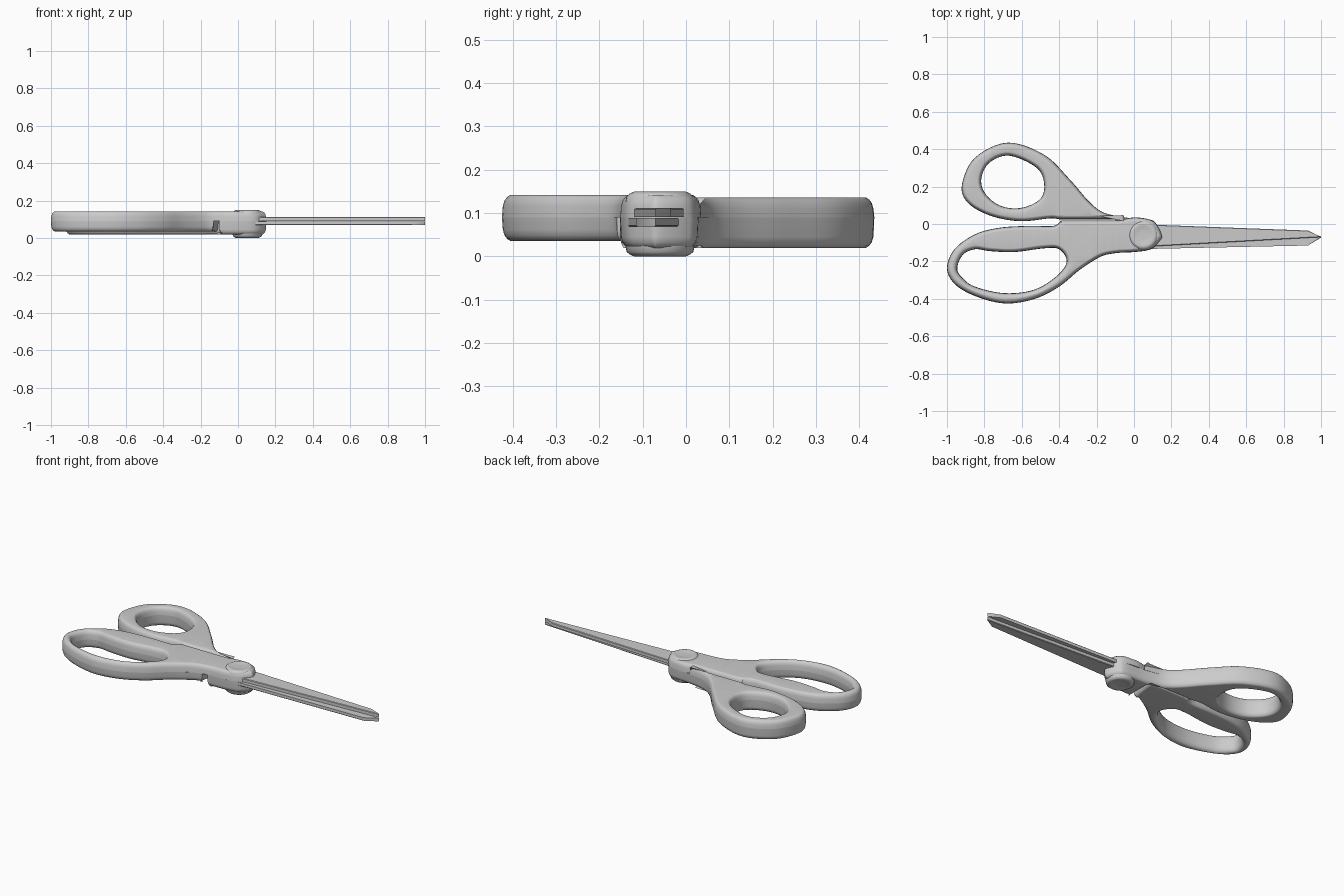
import bpy, bmesh, math
from mathutils import Vector

cube = bpy.data.objects.get("Cube")
if cube:
    bpy.data.objects.remove(cube)

grey = bpy.data.materials.new("plain_grey")
grey.use_nodes = True
COLOUR = (0.6, 0.6, 0.6, 1)
grey.diffuse_color = COLOUR
grey.node_tree.nodes["Principled BSDF"].inputs["Base Color"].default_value = COLOUR


def polygon(points):
    """Points given in hundredths of a unit, ordered counter-clockwise."""
    loop = [Vector(p) * 0.01 for p in points]
    area = sum(a.cross(b) for a, b in zip(loop, loop[1:] + loop[:1]))
    return loop if area > 0 else loop[::-1]


def smooth_outline(points, steps=6):
    """Closed spline through the points; a doubled point makes a sharp corner."""
    pts = polygon(points)
    n = len(pts)
    loop = []
    for i in range(n):
        a, b, c, d = (pts[(i + k) % n] for k in (-1, 0, 1, 2))
        if (b - c).length < 1e-6:
            continue
        for s in range(steps):
            t = s / steps
            m, k = (c - a) / 2, (d - b) / 2
            loop.append(b + m * t + (3 * (c - b) - 2 * m - k) * t**2
                        + (2 * (b - c) + m + k) * t**3)
    return loop


def inset(loop, amount):
    n = len(loop)
    result = []
    for i, p in enumerate(loop):
        along = (loop[(i + 1) % n] - loop[i - 1]).normalized()
        result.append(p + Vector((-along.y, along.x)) * amount)
    return result


def slab(name, outline, profile, hole=None):
    """Stack inset copies of an outline; profile is a list of (inset, height)."""
    bm = bmesh.new()
    caps = [[], []]
    for loop, sign in ((outline, 1), (hole, -1)):
        if not loop:
            continue
        rings = [[bm.verts.new((p.x, p.y, z)) for p in inset(loop, d * sign)]
                 for d, z in profile]
        n = len(loop)
        for low, high in zip(rings, rings[1:]):
            for i in range(n):
                j = (i + 1) % n
                bm.faces.new((low[i], low[j], high[j], high[i]))
        for cap, ring in zip(caps, (rings[0], rings[-1])):
            cap += [bm.edges.get((ring[i - 1], ring[i])) for i in range(n)]
    for cap in caps:
        bmesh.ops.triangle_fill(bm, edges=cap, use_beauty=True, normal=(0, 0, 1))
    bmesh.ops.recalc_face_normals(bm, faces=bm.faces)
    mesh = bpy.data.meshes.new(name)
    bm.to_mesh(mesh)
    bm.free()
    mesh.materials.append(grey)
    obj = bpy.data.objects.new(name, mesh)
    bpy.context.collection.objects.link(obj)
    bpy.ops.object.select_all(action='DESELECT')
    obj.select_set(True)
    bpy.context.view_layer.objects.active = obj
    bpy.ops.object.shade_smooth_by_angle(angle=math.radians(40))
    weighted = obj.modifiers.new("even_shading", 'WEIGHTED_NORMAL')
    weighted.keep_sharp = True
    return obj


def rounded(seam, end):
    """Wall profile from the seam to a rounded rim."""
    way = 1 if end > seam else -1
    return [(0, seam), (0.002, end - 0.026 * way), (0.006, end - 0.013 * way),
            (0.012, end - 0.005 * way), (0.02, end)]


# Outlines of the finger loops and the pivot hub
long_loop = [(-39, 2), (-39, 2), (-43, -1), (-56, -1), (-72, -2), (-85, -5.5),
             (-96, -13.5), (-100, -23.5), (-96, -32), (-85, -38.5), (-69, -42.5),
             (-53, -40), (-40, -33.5), (-29, -24.5), (-18, -17.5)]
long_hole = smooth_outline(
    [(-94.5, -23.5), (-91.5, -16.5), (-85, -13.5), (-77, -14.5), (-64, -15),
     (-48, -13), (-40, -13.5), (-36, -20), (-41, -27.5), (-53, -35),
     (-69, -37), (-85, -33.5), (-92, -28.5)])
round_loop = [(-5, 3.5), (-16, 6), (-24, 12), (-34.5, 24), (-48, 37), (-67.5, 43.5),
              (-85, 35.5), (-92, 21), (-89, 11.5), (-77, 4.5), (-61, 1.5), (-45, 3),
              (-40, 2.5), (-40, 2.5)]
round_hole = smooth_outline(
    [(-66.5, 36.5), (-77, 33), (-81.5, 25), (-80, 17), (-72, 10), (-61, 8.5),
     (-50.5, 13), (-48, 21), (-52, 30)])
hub = [(-9, -15.5), (0, -15), (9, -13.5), (14, -9), (15, -6), (12, 0), (8, 2.5),
       (0, 3.5), (-8, 2), (-8, 2)]

# Long handle, whose hub lies on top
SEAM = 0.09
slab("long_handle_upper", smooth_outline(long_loop + hub),
     rounded(SEAM, 0.142), long_hole)
slab("long_handle_lower",
     smooth_outline(long_loop + [(-13, -16)] * 2 + [(-10.5, 2)] * 2),
     rounded(SEAM, 0.035), long_hole)

# Round handle, whose hub lies underneath
slab("round_handle_upper", smooth_outline(round_loop + [(-8, 2.5)] * 2),
     rounded(SEAM, 0.136), round_hole)
slab("round_handle_lower",
     smooth_outline(round_loop + [(-10, 2.3)] * 2 + [(-10, -15.3)] * 2 + hub[1:7]),
     rounded(SEAM, 0.019), round_hole)

# Dished pivot bosses, top and bottom
circle = polygon([(5 + 8 * math.cos(math.tau * i / 48),
                   -6 + 8 * math.sin(math.tau * i / 48)) for i in range(48)])
dish = [(0, 0.125), (0.003, 0.139), (0.012, 0.146), (0.02, 0.149),
        (0.03, 0.147), (0.05, 0.144)]
slab("pivot_boss_top", circle, dish)
slab("pivot_boss_bottom", circle, [(d, 0.149 - z) for d, z in dish])

# Blades, lying one over the other
slab("upper_blade", polygon([(0, 0), (93, -3.5), (100, -7), (0, -12.5)]),
     [(0, 0.091), (0, 0.109), (0.003, 0.112)])
slab("lower_blade", polygon([(0, -1), (100, -7), (93, -11.5), (0, -13.5)]),
     [(0, 0.088), (0, 0.071), (0.003, 0.068)])
